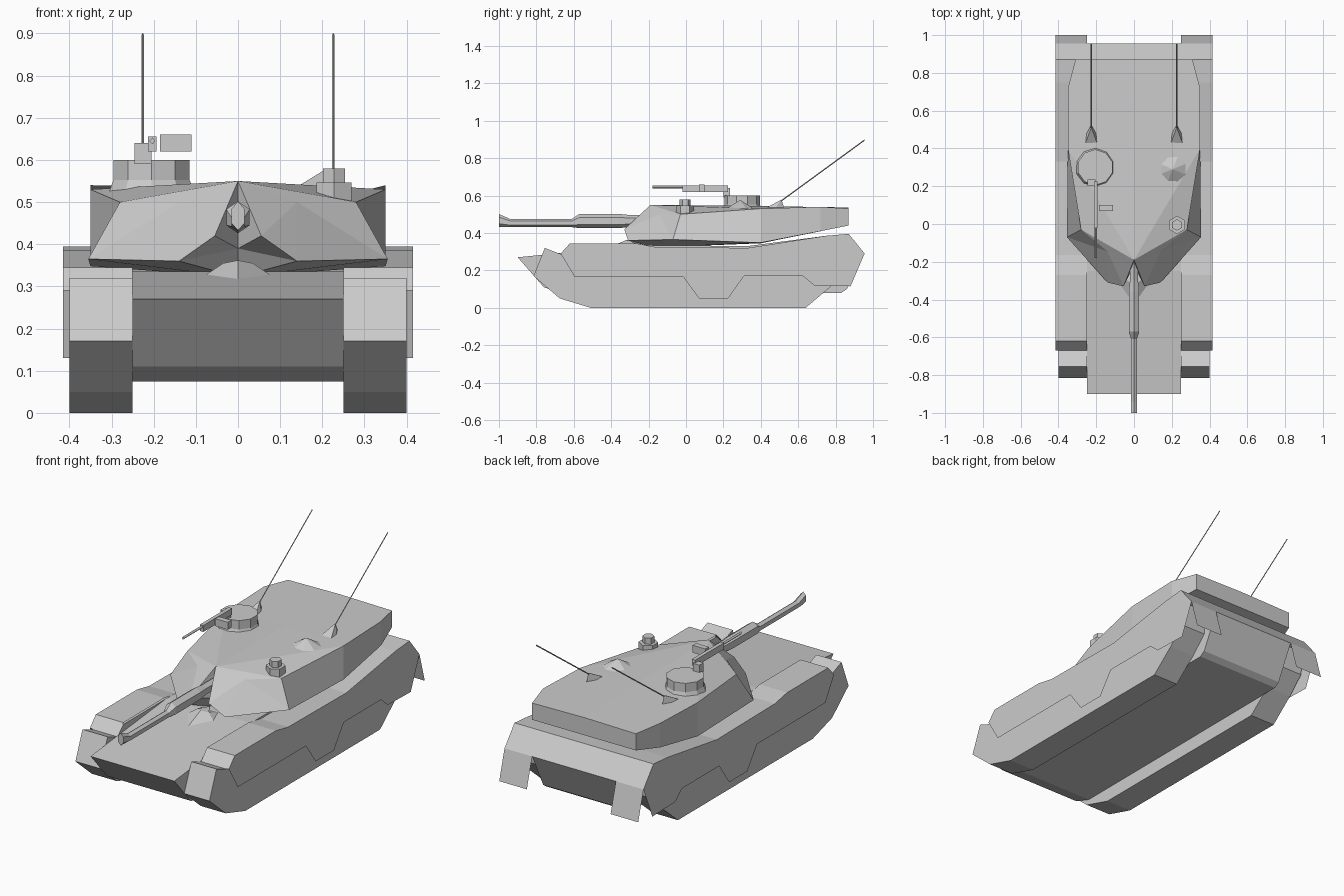
import bpy, bmesh, math
from mathutils import Vector

if "Cube" in bpy.data.objects:
    bpy.data.objects.remove(bpy.data.objects["Cube"])


def make(name, verts, faces, mirror=False):
    me = bpy.data.meshes.new(name)
    me.from_pydata([Vector(v) for v in verts], [], faces)
    bm = bmesh.new()
    bm.from_mesh(me)
    bmesh.ops.recalc_face_normals(bm, faces=bm.faces)
    bm.to_mesh(me)
    bm.free()
    ob = bpy.data.objects.new(name, me)
    bpy.context.collection.objects.link(ob)
    if mirror:
        ob.modifiers.new("mirror", 'MIRROR')
    return ob


def loft(name, rings, mirror=False):
    """Skin equal-length rings and cap both ends."""
    n = len(rings[0])
    verts = [v for r in rings for v in r]
    faces = [(k * n + i, k * n + (i + 1) % n, (k + 1) * n + (i + 1) % n, (k + 1) * n + i)
             for k in range(len(rings) - 1) for i in range(n)]
    faces += [tuple(range(n)), tuple(range(len(verts) - n, len(verts)))]
    return make(name, verts, faces, mirror)


def prism(name, profile, x0, x1, mirror=False):
    return loft(name, [[(x, y, z) for y, z in profile] for x in (x0, x1)], mirror)


def box(name, x0, x1, y0, y1, z0, z1):
    return prism(name, [(y0, z0), (y1, z0), (y1, z1), (y0, z1)], x0, x1)


def turned(name, x, y, n, rz):
    """Upright n-sided turned shape from (radius, z) pairs."""
    a = [2 * math.pi * (i + 0.5) / n for i in range(n)]
    return loft(name, [[(x + r * math.cos(t), y + r * math.sin(t), z) for t in a] for r, z in rz])


def tube_y(name, x, n, sections):
    """Tube along y from (y, centre z, half width, half height)."""
    a = [2 * math.pi * i / n for i in range(n)]
    return loft(name, [[(x + w * math.sin(t), y, z + h * math.cos(t)) for t in a]
                       for y, z, w, h in sections])


# hull between the tracks
prism("hull", [(-.9, .27), (-.25, .335), (.33, .33), (.75, .385), (.87, .395), (.955, .29),
               (.86, .1), (.83, .08), (-.66, .075), (-.76, .11)], -.25, .25)

# track blocks with front mudguards
prism("track_block", [(-.815, .17), (-.755, .32), (-.67, .287), (-.62, .335), (-.27, .335),
                      (-.165, .315), (.33, .31), (.75, .37), (.87, .33), (.86, .2),
                      (.77, .11), (.64, 0), (-.51, 0), (-.675, .05)], .25, .4, True)

# thin fender, rear flap and side skirt
top = [(1.0, .13), (.955, .29), (.87, .395), (.75, .385), (.33, .32), (-.165, .325),
       (-.27, .345), (-.62, .345), (-.67, .29)]
low = [(-.595, .165), (-.015, .165), (.07, .05), (.225, .05), (.31, .17), (.625, .17),
       (.685, .12), (.88, .115)]
n = len(top)
verts = [(.25, y, z) for y, z in top] + [(.415, y, z) for y, z in top + low]
faces = [(i, i + 1, n + i + 1, n + i) for i in range(n - 1)]
faces.append(tuple(range(n + 1, len(verts))))
make("fender_and_skirt", verts, faces, True)

# driver hatch bump on the front deck
make("driver_hatch", [(0, -.43, .315), (.08, -.32, .325), (.05, -.24, .335), (0, -.24, .335),
                      (0, -.32, .362), (.035, -.3, .355), (0, -.24, .355)],
     [(0, 1, 5, 4), (1, 2, 5), (4, 5, 6), (5, 2, 3, 6)], True)

# faceted turret, right half mirrored
V = {
    'T': (0, -.19, .55), 'C': (0, .4, .545), 'D': (0, .87, .535),
    'R': (.28, -.03, .5), 'M': (.14, -.145, .5), 'E': (.35, .4, .53),
    'F': (.35, .72, .54), 'G': (.31, .87, .53), 'L': (.355, -.07, .365),
    'N': (.14, -.31, .36), 'Q': (.055, -.33, .42), 'S': (0, -.22, .39),
    'e': (.35, .4, .348), 'f': (.35, .72, .41), 'g': (.31, .87, .44),
    'd': (0, .87, .44), 'B': (0, -.17, .322), 'c': (0, .4, .345),
}
key = {k: i for i, k in enumerate(V)}
F = "TMR TRE TEC CEFGD RLeE EefF FfgG GgdD RML MNL TQM MQN TSQ QSN NSB LNB LBe Bce ecf cdf fdg"
turret = make("turret", list(V.values()), [tuple(key[c] for c in f) for f in F.split()], True)

# main gun with thick sleeve and muzzle collar
tube_y("main_gun", 0, 6, [(-1, .467, .018, .034), (-.94, .453, .018, .022), (-.61, .453, .018, .022),
                          (-.57, .464, .032, .038), (-.36, .464, .032, .038), (-.3, .464, .025, .032),
                          (-.15, .464, .025, .032)])

# commander cupola
turned("cupola", -.205, .3, 10, [(.107, .5), (.107, .522), (.095, .552), (.095, .6), (.08, .6)])

# roof machine gun
box("gun_receiver", -.213, -.193, -.02, .225, .62, .655)
tube_y("gun_barrel", -.203, 4, [(-.18, .645, .007, .008), (0, .645, .007, .008)])
box("ammo_box", -.185, -.11, .07, .1, .62, .66)
box("gun_mount", -.245, -.205, .2, .235, .59, .64)

# loader hatch cone and sight housing
turned("loader_hatch", .205, .29, 8, [(.09, .525), (.002, .575)])
turned("sight_housing", .228, -.005, 6, [(.048, .49), (.048, .547), (.03, .547), (.03, .58)])

# antenna bases and raked antennas
for side, s in (("left", -1), ("right", 1)):
    x = .226 * s
    make("antenna_base_" + side,
         [(x - .03, .43, .535), (x + .03, .43, .535), (x + .025, .48, .535), (x, .525, .535),
          (x - .025, .48, .535), (x, .51, .578)],
         [(0, 1, 5), (1, 2, 5), (2, 3, 5), (3, 4, 5), (4, 0, 5), (0, 1, 2, 3, 4)])
    tube_y("antenna_" + side, x, 4, [(.5, .565, .003, .004), (.955, .897, .003, .004)])
